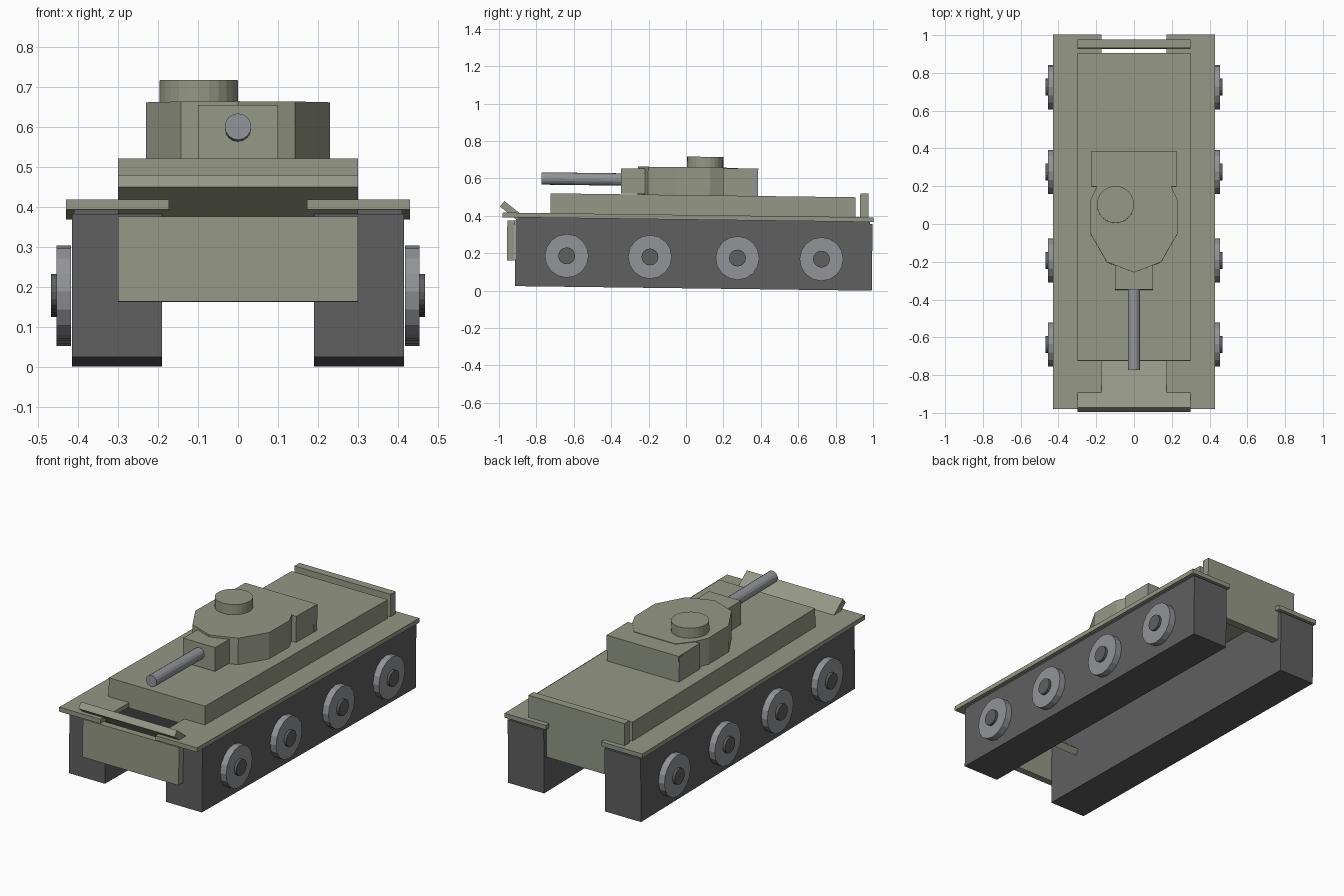
import bpy
import bmesh
import math
from mathutils import Matrix, Vector

cube = bpy.data.objects.get("Cube")
if cube:
    bpy.data.objects.remove(cube, do_unlink=True)

# The whole vehicle sits nose-up by a small pitch
PITCH = Matrix.Rotation(-0.0128, 4, 'X')


def material(name, r, g, b):
    mat = bpy.data.materials.new(name)
    mat.use_nodes = True
    mat.diffuse_color = (r, g, b, 1)
    mat.node_tree.nodes["Principled BSDF"].inputs["Base Color"].default_value = (r, g, b, 1)
    return mat


olive = material("olive_paint", 0.30, 0.315, 0.235)
dark = material("dark_track", 0.115, 0.115, 0.115)
steel = material("grey_steel", 0.29, 0.295, 0.315)


def finish(name, bm, mat):
    bmesh.ops.recalc_face_normals(bm, faces=bm.faces)
    bm.transform(PITCH)
    mesh = bpy.data.meshes.new(name)
    bm.to_mesh(mesh)
    bm.free()
    mesh.materials.append(mat)
    obj = bpy.data.objects.new(name, mesh)
    bpy.context.collection.objects.link(obj)
    return obj


def box(name, xs, ys, zs, mat, tilt=0):
    lo, hi = Vector((xs[0], ys[0], zs[0])), Vector((xs[1], ys[1], zs[1]))
    bm = bmesh.new()
    bmesh.ops.create_cube(bm, size=1)
    bm.transform(Matrix.Translation((lo + hi) / 2) @ Matrix.Rotation(tilt, 4, 'X')
                 @ Matrix.Diagonal((*(hi - lo), 1)))
    return finish(name, bm, mat)


def cylinder(name, center, radius, depth, axis, mat, sides=16):
    bm = bmesh.new()
    bmesh.ops.create_cone(bm, cap_ends=True, segments=sides,
                          radius1=radius, radius2=radius, depth=depth)
    turn = Vector((0, 0, 1)).rotation_difference(Vector(axis)).to_matrix().to_4x4()
    bm.transform(Matrix.Translation(center) @ turn)
    return finish(name, bm, mat)


def span(side, a, b):
    return sorted((side * a, side * b))


# Hull and armour plates
W = (-0.3, 0.3)
box("upper_hull", W, (-0.73, 0.90), (0.375, 0.511), olive)
box("lower_front_plate", W, (-0.96, -0.92), (0.15, 0.363), olive)
box("rear_plate", W, (0.925, 0.97), (0.21, 0.531), olive)
box("sloped_front_plate", W, (-1.026, -0.666), (0.323, 0.361), olive, math.radians(-37.5))

# Tracks, fenders and wheels on both sides
for side, label in ((1, "left"), (-1, "right")):
    box(label + "_track", span(side, 0.19, 0.415), (-0.915, 0.993), (0.0127, 0.37), dark)
    box(label + "_fender", span(side, 0.172, 0.43), (-0.985, 0.998), (0.38, 0.405), olive)
    box(label + "_fender_support", span(side, 0.19, 0.41), (-0.90, 0.98), (0.369, 0.381), dark)
    for i, y in enumerate((-0.64, -0.195, 0.273, 0.722)):
        cylinder(f"{label}_wheel_{i + 1}", (side * 0.4355, y, 0.178), 0.117, 0.037,
                 (1, 0, 0), steel)
        cylinder(f"{label}_hub_{i + 1}", (side * 0.4525, y, 0.178), 0.045, 0.031,
                 (1, 0, 0), dark)
    # Thin strip at the rear corner of the turret box
    box(label + "_bin_strip", span(side, 0.224, 0.227), (0.347, 0.374), (0.512, 0.652), steel)

# Turret body from a mirrored outline
half = [(0, -0.265), (0.143, -0.21), (0.23, -0.06), (0.23, 0.12), (0.197, 0.19), (0.13, 0.27)]
outline = half + [(-x, y) for x, y in reversed(half[1:])]
bm = bmesh.new()
base = bm.faces.new([bm.verts.new((x, y, 0.505)) for x, y in outline])
top = bmesh.ops.extrude_face_region(bm, geom=[base])["geom"]
bmesh.ops.translate(bm, vec=(0, 0, 0.155),
                    verts=[v for v in top if isinstance(v, bmesh.types.BMVert)])
finish("turret_body", bm, olive)

# Turret details
box("turret_rear_box", (-0.225, 0.225), (0.19, 0.378), (0.505, 0.657), olive)
box("gun_mantlet", (-0.1, 0.1), (-0.355, -0.2), (0.515, 0.649), olive)
cylinder("gun_barrel", (0, -0.54, 0.59), 0.033, 0.48, (0, 1, 0), steel)
cylinder("commander_cupola", (-0.098, 0.094, 0.685), 0.098, 0.064, (0, 0, 1), olive, 24)
